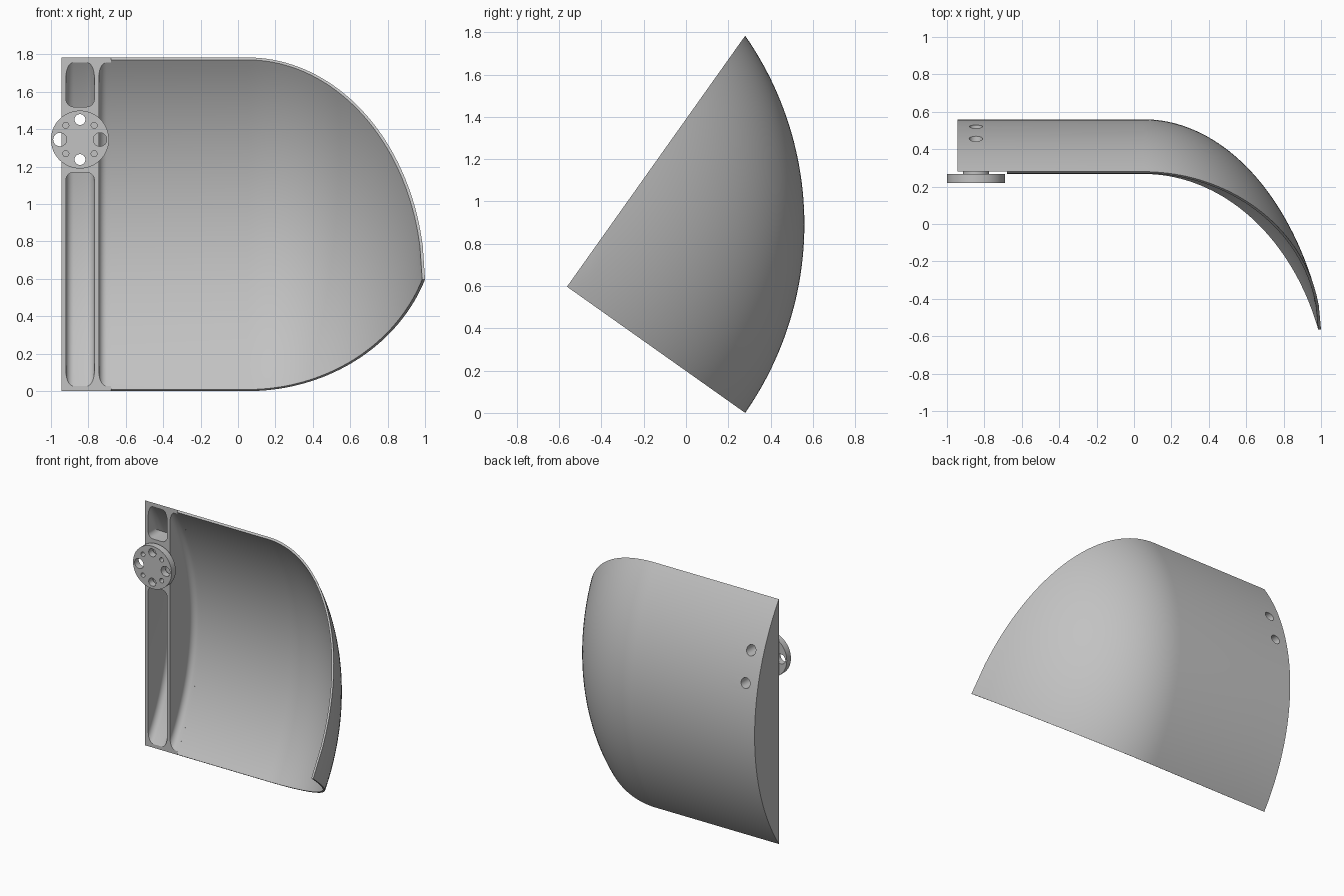
import bpy, bmesh
from math import sin, cos, pi, acos, atan2, sqrt, radians
from mathutils import Matrix, Vector

cube = bpy.data.objects.get("Cube")
if cube:
    bpy.data.objects.remove(cube)

grey = bpy.data.materials.new("plain_grey")
grey.use_nodes = True
colour = (0.54, 0.54, 0.54, 1)
grey.diffuse_color = colour
grey.node_tree.nodes["Principled BSDF"].inputs["Base Color"].default_value = colour

# Key dimensions; 2D vectors are (y, z)
LEFT, JOIN, DOME, TIP = -0.945, -0.68, 0.05, 1.0
APEX = Vector((-0.563, 0.597))         # corner where the two cut planes meet
TOP, BOTTOM, BACK_Y = Vector((0.28, 1.784)), Vector((0.28, 0.0)), 0.56
SAG, HALF_Z = BACK_Y - TOP.x, TOP.y / 2
RADIUS = (HALF_Z ** 2 + SAG ** 2) / (2 * SAG)
CENTRE = Vector((BACK_Y - RADIUS, HALF_Z))
WALL = 0.015
APEX_R = (APEX - CENTRE).length
DEPTH = (TIP - DOME) / sin(acos(APEX_R / RADIUS))   # dome semi-axis along x
HUB_X, HUB_Z, BOLT = -0.845, 1.345, 0.107


def plane_angle(r, end):
    """Angle at which a circle of radius r meets the cut plane through end."""
    u = (end - APEX).normalized()
    p = APEX - CENTRE
    b = p.dot(u)
    t = -b + sqrt(max(b * b - p.dot(p) + r * r, 0))
    hit = p + u * t
    return atan2(hit.y, hit.x)


def arc(r, n=48):
    """Circular section of radius r between the two cut planes."""
    a0, a1 = plane_angle(r, BOTTOM), plane_angle(r, TOP)
    angles = [a0 + (a1 - a0) * i / n for i in range(n + 1)]
    return [(CENTRE.x + r * cos(a), CENTRE.y + r * sin(a)) for a in angles]


def finish(name, bm):
    bmesh.ops.recalc_face_normals(bm, faces=bm.faces)
    me = bpy.data.meshes.new(name)
    bm.to_mesh(me)
    bm.free()
    me.materials.append(grey)
    ob = bpy.data.objects.new(name, me)
    bpy.context.collection.objects.link(ob)
    return ob


def smooth(ob, angle=30):
    bpy.ops.object.select_all(action='DESELECT')
    ob.select_set(True)
    bpy.context.view_layer.objects.active = ob
    bpy.ops.object.shade_smooth_by_angle(angle=radians(angle))


def loft(bm, sections):
    """Closed solid through (x, outline) sections."""
    rings = [[bm.verts.new((x, y, z)) for y, z in outline] for x, outline in sections]
    bm.faces.new(rings[0])
    bm.faces.new(rings[-1])
    for r0, r1 in zip(rings, rings[1:]):
        for i in range(len(r0)):
            j = (i + 1) % len(r0)
            bm.faces.new((r0[i], r0[j], r1[j], r1[i]))


def pocket_outline(z0, z1, inset):
    """Pocket section, shrunk by inset, reaching out past the front face."""
    z0, z1, r = z0 + inset, z1 - inset, RADIUS - WALL - inset
    pts = [(0.0, z0)]
    for i in range(41):
        z = z0 + (z1 - z0) * i / 40
        pts.append((CENTRE.x + sqrt(r * r - (z - CENTRE.y) ** 2), z))
    return pts + [(0.0, z1)]


def rod(bm, x, z, r, y0, y1, sides=32):
    """Cylinder running along y."""
    m = Matrix.Translation((x, (y0 + y1) / 2, z)) @ Matrix.Rotation(pi / 2, 4, 'X')
    bmesh.ops.create_cone(bm, cap_ends=True, segments=sides, radius1=r, radius2=r,
                          depth=y1 - y0, matrix=m)


def cut(ob, bm):
    """Subtract a bmesh from an object."""
    cutter = finish("cutter", bm)
    cutter.hide_render = True
    mod = ob.modifiers.new("cut", 'BOOLEAN')
    mod.operation, mod.solver, mod.object = 'DIFFERENCE', 'EXACT', cutter
    bpy.context.view_layer.objects.active = ob
    bpy.ops.object.modifier_apply(modifier=mod.name)
    bpy.data.objects.remove(cutter)


# Curved shell: constant trough running into a dome trimmed by two planes
bm = bmesh.new()
STEPS = 36
skins = []
for wall in (0.0, WALL):
    r, depth = RADIUS - wall, DEPTH - wall
    stations = [(JOIN, r)]
    for k in range(STEPS + 1):
        t = acos(APEX_R / r) * k / STEPS
        stations.append((DOME + depth * sin(t), r * cos(t)))
    skins.append([[bm.verts.new((x, y, z)) for y, z in arc(s)] for x, s in stations])
outer, inner = skins
for grid in skins:
    for r0, r1 in zip(grid, grid[1:]):
        for i in range(len(r0) - 1):
            bm.faces.new((r0[i], r0[i + 1], r1[i + 1], r1[i]))
for k in range(len(outer) - 1):
    for e in (0, -1):
        bm.faces.new((outer[k][e], outer[k + 1][e], inner[k + 1][e], inner[k][e]))
bmesh.ops.remove_doubles(bm, verts=bm.verts, dist=0.00002)
smooth(finish("curved_shell", bm))

# Ribbed mounting end with filleted pockets cut into it
bm = bmesh.new()
outline = arc(RADIUS)
loft(bm, [(LEFT, outline), (JOIN, outline)])
mount = finish("ribbed_mount", bm)

low, high = arc(RADIUS - WALL)[0][1], arc(RADIUS - WALL)[-1][1]
FILLET = 0.042
curve = [(FILLET * (1 - cos(a)), FILLET * (1 - sin(a)))
         for a in (pi / 2 * k / 7 for k in range(8))]
for x0, x1, z0, z1, closed in ((-0.92, -0.768, low, 1.17, True),
                               (-0.92, -0.768, 1.52, high, True),
                               (-0.744, -0.5, low, high, False)):
    sections = [(x0 + dx, pocket_outline(z0, z1, d)) for dx, d in curve]
    if closed:
        sections += [(x1 - dx, pocket_outline(z0, z1, d)) for dx, d in reversed(curve)]
    else:
        sections.append((x1, pocket_outline(z0, z1, 0)))
    bm = bmesh.new()
    loft(bm, sections)
    cut(mount, bm)

# Bolt holes through the solid middle of the mount
bm = bmesh.new()
for side in (-1, 1):
    rod(bm, HUB_X, HUB_Z + side * BOLT, 0.036, 0.1, 0.9)
cut(mount, bm)
smooth(mount)

# Pivot disc with large and small holes
bm = bmesh.new()
rod(bm, HUB_X, HUB_Z, 0.155, 0.22, 0.268, 64)
disc = finish("pivot_disc", bm)
bm = bmesh.new()
for k in range(8):
    a = k * pi / 4
    r = 0.016 if k % 2 else (0.036 if k % 4 == 0 else 0.029)
    rod(bm, HUB_X + BOLT * cos(a), HUB_Z + BOLT * sin(a), r, 0.1, 0.4)
cut(disc, bm)
smooth(disc)

# Short spacer joining the disc to the mount
bm = bmesh.new()
rod(bm, HUB_X, HUB_Z, 0.07, 0.26, 0.3)
smooth(finish("disc_spacer", bm))
